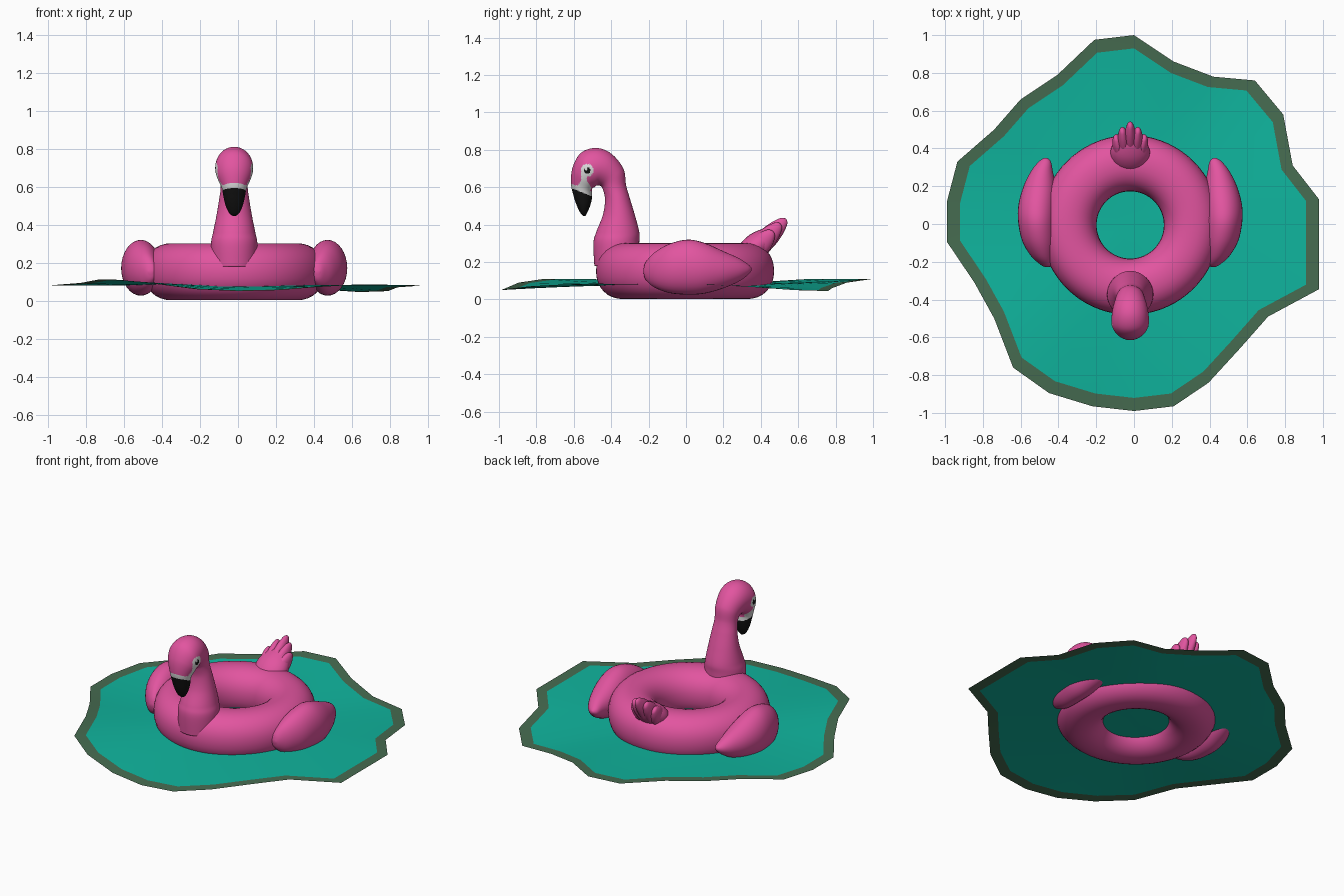
import bpy, bmesh, math
from mathutils import Vector

if "Cube" in bpy.data.objects:
    bpy.data.objects.remove(bpy.data.objects["Cube"])


def mat(name, rgb):
    m = bpy.data.materials.new(name)
    m.diffuse_color = (*rgb, 1)
    m.use_nodes = True
    m.node_tree.nodes["Principled BSDF"].inputs["Base Color"].default_value = m.diffuse_color
    return m


PINK = mat("pink", (0.76, 0.09, 0.35))
WHITE = mat("off white", (0.72, 0.72, 0.72))
BLACK = mat("black", (0.006, 0.006, 0.006))
TEAL = mat("teal water", (0.005, 0.46, 0.34))
RIM = mat("dark green", (0.062, 0.15, 0.082))
CX = -0.02  # symmetry plane of the float


def build(name, rings, mats, rule=None, wrap=False):
    """Skin a list of vertex rings; rule(face centre, ring index) picks the colour."""
    bm = bmesh.new()
    vr = [[bm.verts.new(p) for p in r] for r in rings]
    n = len(vr[0])
    pairs = list(zip(range(len(vr) - 1), range(1, len(vr))))
    if wrap:
        pairs.append((len(vr) - 1, 0))
    for a, b in pairs:
        for j in range(n):
            k = (j + 1) % n
            f = bm.faces.new((vr[a][j], vr[a][k], vr[b][k], vr[b][j]))
            if rule:
                f.material_index = rule(f.calc_center_median(), a)
    if not wrap:
        bm.faces.new(vr[0])
        f = bm.faces.new(vr[-1])
        if rule:
            f.material_index = rule(f.calc_center_median(), len(vr) - 1)
    bmesh.ops.recalc_face_normals(bm, faces=bm.faces)
    for f in bm.faces:
        f.smooth = True
    me = bpy.data.meshes.new(name)
    bm.to_mesh(me)
    bm.free()
    for m in mats:
        me.materials.append(m)
    ob = bpy.data.objects.new(name, me)
    bpy.context.collection.objects.link(ob)
    return ob


def spline(p0, p1, p2, p3, t):
    return 0.5 * (2 * p1 + (p2 - p0) * t + (2 * p0 - 5 * p1 + 4 * p2 - p3) * t * t
                  + (3 * p1 - p0 - 3 * p2 + p3) * t ** 3)


def loft(secs, n, k):
    """Elliptic rings (centre, half axis u, half axis v) through smoothed sections."""
    rings = []
    last = len(secs) - 1
    for i in range(last):
        q = [secs[max(0, min(last, i + d))] for d in (-1, 0, 1, 2)]
        for s in range(k + (i == last - 1)):
            c, u, v = (spline(*[e[j] for e in q], s / k) for j in range(3))
            rings.append([c + u * math.cos(a) + v * math.sin(a)
                          for a in (2 * math.pi * j / n for j in range(n))])
    return rings


# --- water sheet: outline x, y, z
outline = [
    (0, 1, .11), (.21, .86, .09), (.42, .78, .06), (.64, .76, .045), (.79, .58, .05),
    (.84, .31, .07), (.98, .13, .08), (.98, -.345, .08), (.71, -.49, .085),
    (.56, -.66, .08), (.395, -.84, .07), (.21, -.965, .055), (0, -.99, .05),
    (-.22, -.965, .06), (-.45, -.895, .09), (-.64, -.76, .11), (-.74, -.5, .11),
    (-.845, -.31, .09), (-.99, -.095, .08), (-.99, .12, .08), (-.935, .33, .085),
    (-.74, .5, .10), (-.6, .66, .11), (-.405, .79, .11), (-.21, .975, .11)]
scales = (1, .93, .8, .65, .5, .3, .1)
water = build("water", [[(x * s, y * s, .08 + (z - .08) * s ** 2) for x, y, z in outline]
                        for s in scales],
              [RIM, TEAL], lambda c, i: 0 if i == 0 else 1)
# the sheet is single sided: drop the outer cap face and make the rest face up
bm = bmesh.new()
bm.from_mesh(water.data)
bmesh.ops.delete(bm, geom=[f for f in bm.faces if len(f.verts) > 4 and f.calc_area() > 1],
                 context='FACES_ONLY')
for f in bm.faces:
    if f.normal.z < 0:
        f.normal_flip()
    if len(f.verts) > 4:
        f.material_index = 1
bm.to_mesh(water.data)
bm.free()


# --- swim ring with a slightly squared section
def ring_section(a, n=32):
    pts = []
    for j in range(n):
        t = 2 * math.pi * j / n
        c, s = math.cos(t), math.sin(t)
        r = .327 + .149 * math.copysign(abs(c) ** .92, c)
        pts.append((CX + r * math.cos(a), -.005 + r * math.sin(a),
                    .152 + .15 * math.copysign(abs(s) ** .92, s)))
    return pts


build("swim_ring", [ring_section(2 * math.pi * i / 72) for i in range(72)], [PINK], wrap=True)

# --- wings: y, top z, bottom z, inner and outer distance from the middle
wing = [(-.228, .16, .145, .43, .45), (-.215, .20, .105, .41, .475), (-.17, .25, .065, .40, .525),
        (-.09, .297, .035, .39, .572), (.01, .32, .026, .39, .593), (.1, .302, .032, .39, .592),
        (.2, .258, .06, .395, .565), (.28, .222, .095, .41, .525), (.33, .19, .13, .42, .485),
        (.35, .17, .155, .44, .455)]
for side, label in ((-1, "left"), (1, "right")):
    secs = [(Vector((CX + side * (a + b) / 2, y, (t + l) / 2)),
             Vector((side * (b - a) / 2, 0, 0)), Vector((0, 0, (t - l) / 2)))
            for y, t, l, a, b in wing]
    build("wing_" + label, loft(secs, 32, 4), [PINK])

# --- neck, head and beak: inner y z, outer y z, half width
neck = [(-.49, .18, -.25, .18, .12), (-.495, .30, -.25, .30, .122), (-.48, .36, -.25, .36, .111),
        (-.445, .45, -.273, .45, .093), (-.433, .53, -.30, .54, .079), (-.443, .585, -.32, .61, .071),
        (-.455, .605, -.335, .70, .076), (-.475, .61, -.40, .78, .09), (-.49, .60, -.48, .81, .098),
        (-.50, .595, -.56, .785, .099), (-.503, .585, -.605, .71, .086),
        (-.503, .57, -.615, .62, .066), (-.503, .54, -.60, .55, .056),
        (-.513, .50, -.583, .50, .045), (-.53, .46, -.563, .46, .026), (-.54, .445, -.546, .445, .005)]
STEP = 14


def face_colour(c, i):
    """Black beak, pale band, pale eye patch and dark pupil."""
    if i < 6 * STEP:
        return 0
    line = .572 + (-c.y - .555) * .4
    if i >= 9 * STEP:
        if c.z < line:
            return 2
        if c.z < line + .025:
            return 1
    if abs(c.x - CX) > .04:
        if math.hypot(c.y + .535, c.z - .699) < .008:
            return 1
        d = math.hypot(c.y + .528, c.z - .69)
        if d < .018:
            return 2
        if d < .034:
            return 1
        half = .016 + max(0, .635 - c.z) * .6
        if i >= 8 * STEP and c.z < .69 and abs(c.y + .545) < half:
            return 1
    return 0


secs = [(Vector((CX, (a + c) / 2, (b + d) / 2)), Vector((0, (c - a) / 2, (d - b) / 2)),
         Vector((w, 0, 0))) for a, b, c, d, w in neck]
build("neck_and_head", loft(secs, 96, STEP), [PINK, WHITE, BLACK], face_colour)


# --- tail: a rounded base with five feathers
def plume(name, base, tip, wide, thick):
    base, tip = Vector(base), Vector(tip)
    u = (tip - base).cross(Vector((1, 0, 0))).normalized()
    prof = ((0, .05), (.06, .5), (.25, .9), (.5, 1), (.75, .8), (.92, .5), (.98, .27), (1, .04))
    secs = [(base.lerp(tip, t), u * thick * r, Vector((wide * r, 0, 0))) for t, r in prof]
    build(name, loft(secs, 24, 4), [PINK])


plume("tail_base", (CX, .28, .21), (CX, .485, .37), .105, .07)
for i, (dx, y, z) in enumerate(((-.075, .465, .365), (-.042, .505, .405), (0, .535, .43),
                                (.042, .505, .405), (.075, .465, .365))):
    plume("tail_feather_%d" % (i + 1), (CX + dx * .5, .34, .23), (CX + dx, y, z), .036, .055)
